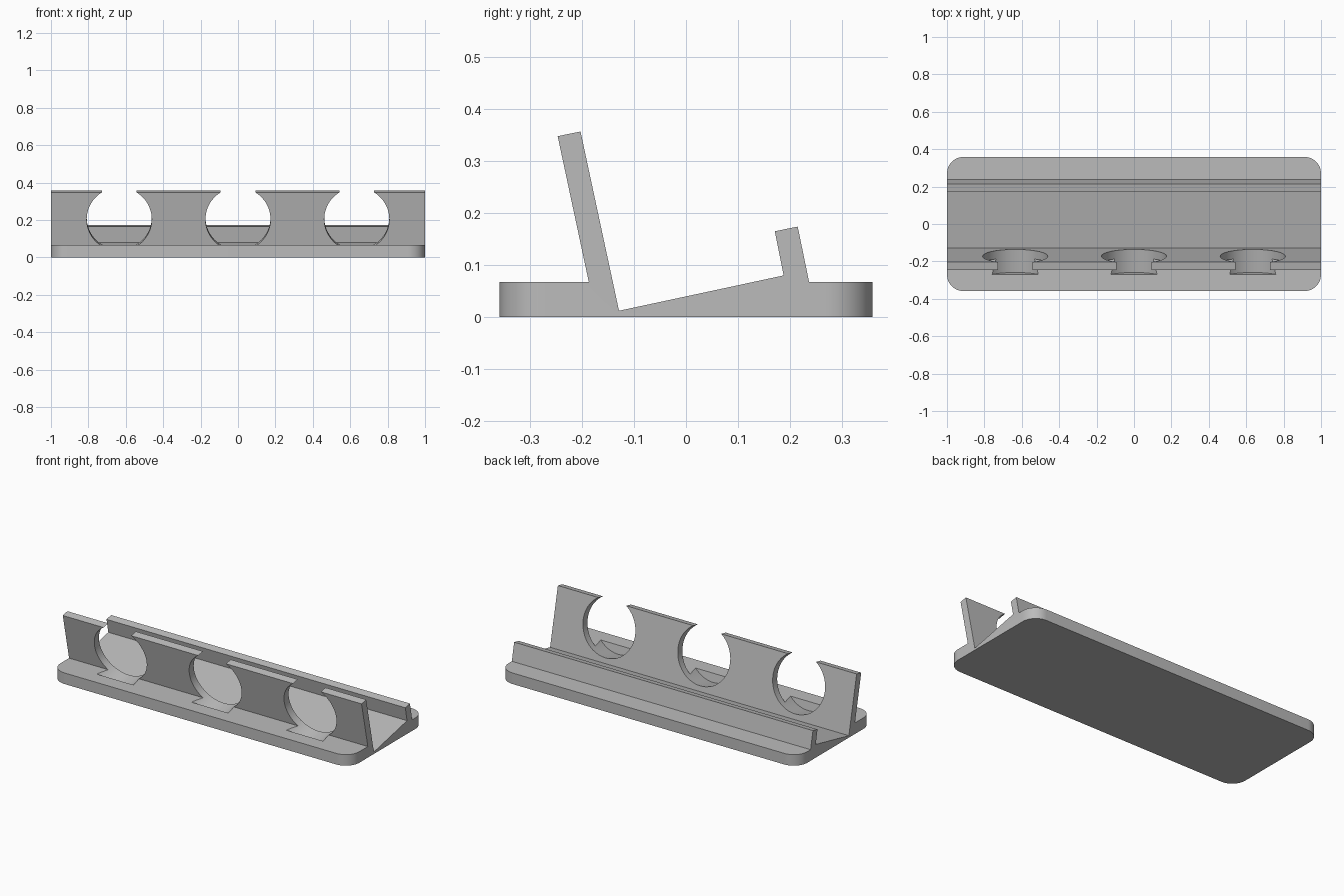
import bpy
import bmesh
import math
from mathutils import Matrix, Vector

cube = bpy.data.objects.get("Cube")
if cube:
    bpy.data.objects.remove(cube, do_unlink=True)

TILT = math.radians(12)
HALF_LENGTH = 1.0
HALF_DEPTH = 0.359
BASE_TOP = 0.067
CORNER_RADIUS = 0.09
HOLE_RADIUS = 0.174
HOLE_SPACING = 0.635

# Directions along the tilted wall and along its normal
wall_up = Vector((0, -math.sin(TILT), math.cos(TILT)))
wall_normal = Vector((0, math.cos(TILT), math.sin(TILT)))
groove = Vector((0, -0.129, 0.012))

grey = bpy.data.materials.new("plain grey")
grey.use_nodes = True
grey.diffuse_color = (0.5, 0.5, 0.5, 1)
grey.node_tree.nodes["Principled BSDF"].inputs["Base Color"].default_value = (0.5, 0.5, 0.5, 1)


def make_object(name, bm):
    bmesh.ops.recalc_face_normals(bm, faces=bm.faces[:])
    mesh = bpy.data.meshes.new(name)
    bm.to_mesh(mesh)
    bm.free()
    mesh.materials.append(grey)
    obj = bpy.data.objects.new(name, mesh)
    bpy.context.collection.objects.link(obj)
    return obj


# Holder: side profile (y, z) swept along x
profile = [
    (-HALF_DEPTH, 0), (HALF_DEPTH, 0), (HALF_DEPTH, BASE_TOP),
    (0.237, BASE_TOP), (0.215, 0.174), (0.171, 0.165), (0.188, 0.080),
    (-0.129, 0.012), (-0.203, 0.357), (-0.247, 0.348),
    (-0.187, BASE_TOP), (-HALF_DEPTH, BASE_TOP),
]
bm = bmesh.new()
end = bm.faces.new([bm.verts.new((-HALF_LENGTH, y, z)) for y, z in profile])
swept = bmesh.ops.extrude_face_region(bm, geom=[end], use_keep_orig=True)
bmesh.ops.translate(bm, vec=(2 * HALF_LENGTH, 0, 0),
                    verts=[v for v in swept["geom"] if isinstance(v, bmesh.types.BMVert)])

# Rounded base corners
corners = [e for e in bm.edges
           if all(abs(v.co.y) > HALF_DEPTH - 0.001 for v in e.verts)
           and abs(e.verts[0].co.z - e.verts[1].co.z) > 0.01]
bmesh.ops.bevel(bm, geom=corners, offset=CORNER_RADIUS, segments=12,
                profile=0.5, affect='EDGES')
holder = make_object("slotted_holder", bm)

# Round openings through the wall, running on into the base in front
front_end, back_end = -0.126, 0.06
for i in (-1, 0, 1):
    bm = bmesh.new()
    bmesh.ops.create_cone(bm, cap_ends=True, segments=72, radius1=HOLE_RADIUS,
                          radius2=HOLE_RADIUS, depth=back_end - front_end)
    centre = groove + wall_up * 0.206 + wall_normal * (front_end + back_end) / 2
    centre.x = i * HOLE_SPACING
    turn = Matrix.Rotation(TILT - math.pi / 2, 4, 'X')
    bmesh.ops.transform(bm, matrix=Matrix.Translation(centre) @ turn, verts=bm.verts[:])
    cutter = make_object("opening_cutter", bm)
    cutter.hide_render = True
    cutter.hide_set(True)
    cut = holder.modifiers.new("opening", 'BOOLEAN')
    cut.operation = 'DIFFERENCE'
    cut.solver = 'EXACT'
    cut.object = cutter

# Bake the openings, then remove the cutters
bpy.context.view_layer.update()
baked = bpy.data.meshes.new_from_object(
    holder.evaluated_get(bpy.context.evaluated_depsgraph_get()))
cutters = [m.object for m in holder.modifiers]
holder.modifiers.clear()
holder.data = baked
for cutter in cutters:
    bpy.data.objects.remove(cutter, do_unlink=True)

# Smooth curves with crisp edges
bpy.ops.object.select_all(action='DESELECT')
holder.select_set(True)
bpy.context.view_layer.objects.active = holder
bpy.ops.object.shade_smooth_by_angle(angle=math.radians(30))
